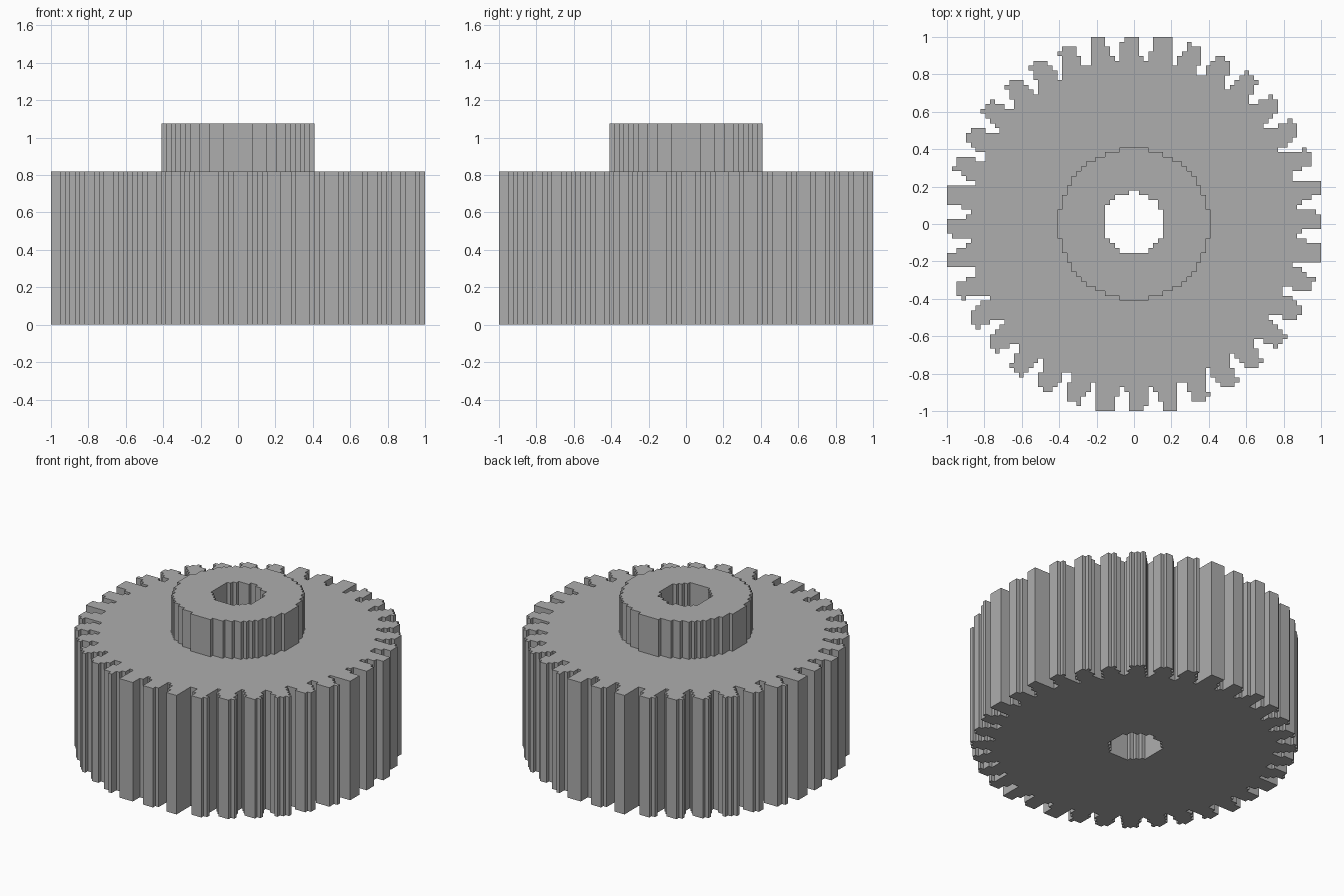
import bpy, bmesh, math

default = bpy.data.objects.get("Cube")
if default:
    bpy.data.objects.remove(default, do_unlink=True)

CELLS = 78                      # stepped grid across the full width
CELL = 2 / CELLS
BODY_TOP, HUB_TOP = 32 * CELL, 42 * CELL
TEETH, PHASE = 36, math.radians(1.2)
TIP_R, ROOT_R, HUB_R, BORE_R = 1.0115, 0.875, 0.405, 0.1625

grey = bpy.data.materials.new("plain grey")
grey.use_nodes = True
grey.diffuse_color = (0.42, 0.42, 0.42, 1)
grey.node_tree.nodes["Principled BSDF"].inputs["Base Color"].default_value = grey.diffuse_color


def in_bore(x, y):
    return math.hypot(x + 0.004, y - 0.006) < BORE_R


def in_hub(x, y):
    return math.hypot(x, y) < HUB_R and not in_bore(x, y)


def in_gear(x, y):
    r = math.hypot(x, y)
    if r < ROOT_R:
        return not in_bore(x, y)
    # distance from the centre line of the nearest tapered tooth
    pitch = math.tau / TEETH
    a = math.atan2(y, x) - PHASE
    a -= pitch * round(a / pitch)
    return r < TIP_R and abs(r * math.sin(a)) < 0.038 + 0.19 * (TIP_R - r)


def stepped_part(name, inside, z0, z1, closed_base, open_top=None):
    """Keep the grid cells inside a shape and raise them into a solid."""
    bm = bmesh.new()
    bmesh.ops.create_grid(bm, x_segments=CELLS, y_segments=CELLS, size=1)

    def centre(f):
        return f.calc_center_median()

    outside = [f for f in bm.faces if not inside(*centre(f).xy)]
    bmesh.ops.delete(bm, geom=outside, context='FACES')
    result = bmesh.ops.extrude_face_region(bm, geom=bm.faces[:], use_keep_orig=True)
    for v in result["geom"]:
        if isinstance(v, bmesh.types.BMVert):
            v.co.z = 1
    for v in bm.verts:
        v.co.z = z1 if v.co.z > 0.5 else z0
    bmesh.ops.recalc_face_normals(bm, faces=bm.faces[:])

    # remove the faces hidden where two parts meet
    hidden = []
    for f in bm.faces:
        c = centre(f)
        if not closed_base and c.z < z0 + 0.001:
            hidden.append(f)
        elif open_top and c.z > z1 - 0.001 and open_top(c.x, c.y):
            hidden.append(f)
    bmesh.ops.delete(bm, geom=hidden, context='FACES')

    mesh = bpy.data.meshes.new(name)
    bm.to_mesh(mesh)
    bm.free()
    mesh.materials.append(grey)
    obj = bpy.data.objects.new(name, mesh)
    bpy.context.collection.objects.link(obj)
    return obj


# toothed wheel with a central bore, and the raised collar on top
stepped_part("gear_body", in_gear, 0, BODY_TOP, True, in_hub)
stepped_part("hub_collar", in_hub, BODY_TOP, HUB_TOP, False)
